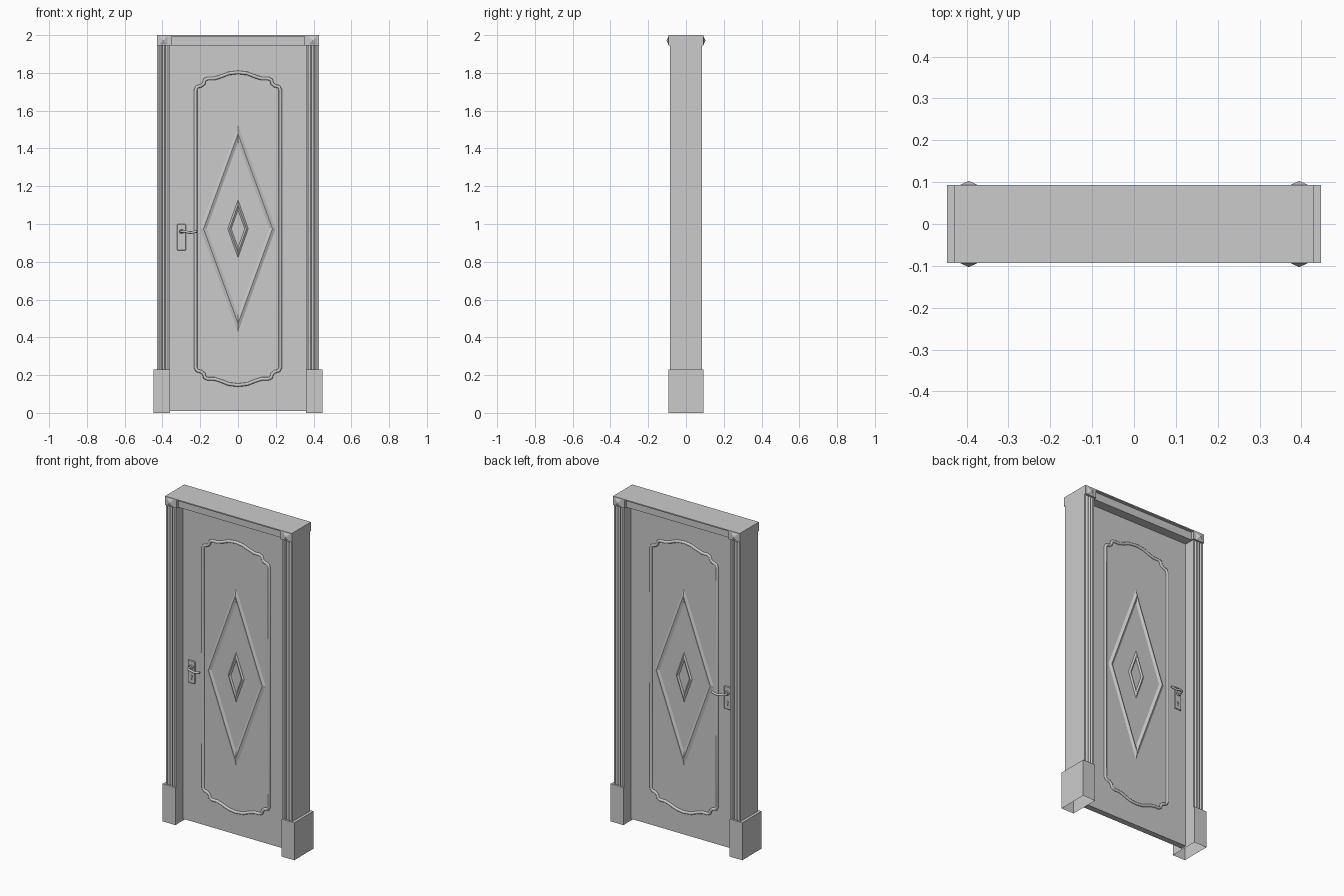
import bpy, bmesh, math
from mathutils import Vector

if "Cube" in bpy.data.objects:
    bpy.data.objects.remove(bpy.data.objects["Cube"])

DOOR_Y = 0.018   # half thickness of the door leaf
CZ = 0.975       # centre height of the door decoration


def make(name, verts, faces):
    mesh = bpy.data.meshes.new(name)
    mesh.from_pydata(verts, [], faces)
    bm = bmesh.new()
    bm.from_mesh(mesh)
    bmesh.ops.recalc_face_normals(bm, faces=bm.faces)
    bm.to_mesh(mesh)
    bm.free()
    ob = bpy.data.objects.new(name, mesh)
    bpy.context.collection.objects.link(ob)
    return ob


def box(name, x0, x1, y0, y1, z0, z1, bottom=True):
    v = [(x, y, z) for z in (z0, z1) for x, y in ((x0, y0), (x1, y0), (x1, y1), (x0, y1))]
    f = [(4, 5, 6, 7)] + [(i, (i + 1) % 4, (i + 1) % 4 + 4, i + 4) for i in range(4)]
    if bottom:
        f.append((3, 2, 1, 0))
    return make(name, v, f)


def mirror(ob, x=False, y=False):
    m = ob.modifiers.new("mirror", 'MIRROR')
    m.use_axis = (x, y, False)
    m.use_clip = False
    m.use_mirror_merge = False
    return ob


def tube(name, pts, radius, cyclic=False, smooth=False, res=2):
    cu = bpy.data.curves.new(name, 'CURVE')
    cu.dimensions = '3D'
    cu.bevel_depth = radius
    cu.bevel_resolution = res
    cu.use_fill_caps = True
    sp = cu.splines.new('BEZIER' if smooth else 'POLY')
    items = sp.bezier_points if smooth else sp.points
    items.add(len(pts) - 1)
    for p, co in zip(items, pts):
        if smooth:
            p.co = co
            p.handle_left_type = p.handle_right_type = 'AUTO'
        else:
            p.co = (*co, 1)
    sp.resolution_u = 5
    sp.use_cyclic_u = cyclic
    ob = bpy.data.objects.new(name, cu)
    bpy.context.collection.objects.link(ob)
    return ob


def cylinder_y(name, x, y, z, r, depth, sides=20):
    bpy.ops.mesh.primitive_cylinder_add(vertices=sides, radius=r, depth=depth,
                                        location=(x, y, z), rotation=(math.pi / 2, 0, 0))
    ob = bpy.context.object
    ob.name = name
    # Bake the transform so the mirror works across the world origin
    bpy.ops.object.transform_apply(location=True, rotation=True, scale=True)
    bpy.ops.object.shade_smooth_by_angle()
    return ob


# Door leaf
box("door_leaf", -0.36, 0.36, -DOOR_Y, DOOR_Y, 0.01, 1.946)

# Fluted posts: one half profile with three round grooves, reflected front to back
front = [(0.36, -0.085)]
for cx in (0.377, 0.395, 0.413):
    for k in range(7):
        a = math.pi * k / 6
        front.append((cx - 0.0065 * math.cos(a), -0.085 + 0.0065 * math.sin(a)))
front.append((0.43, -0.085))
profile = front + [(x, -y) for x, y in reversed(front)]
n = len(profile)
post = make("fluted_post",
            [(x, y, z) for z in (0.225, 1.946) for x, y in profile],
            [(i, (i + 1) % n, (i + 1) % n + n, i + n) for i in range(n)])
mirror(post, x=True)

# Hollow plinths, open underneath
mirror(box("plinth", 0.36, 0.447, -0.093, 0.093, 0, 0.23, bottom=False), x=True)

# Head of the frame: recessed beam, top lip and corner blocks
box("head_beam", -0.354, 0.354, -0.075, 0.075, 1.945, 1.994)
box("head_lip", -0.43, 0.43, -0.093, 0.093, 1.993, 2.0)
mirror(box("corner_block", 0.353, 0.43, -0.093, 0.093, 1.945, 1.994), x=True)

# Pyramid rosettes on the corner blocks
rx, rz, h = 0.395, 1.971, 0.022
ros = make("corner_rosette",
           [(rx - h, -0.093, rz - h), (rx + h, -0.093, rz - h), (rx + h, -0.093, rz + h),
            (rx - h, -0.093, rz + h), (rx, -0.103, rz)],
           [(i, (i + 1) % 4, 4) for i in range(4)])
mirror(ros, x=True, y=True)

# Panel moulding: one corner quarter reflected into a closed loop
quarter = [(0.224, 0.735), (0.217, 0.751), (0.195, 0.757), (0.181, 0.768), (0.176, 0.788),
           (0.160, 0.795), (0.125, 0.795), (0.090, 0.806), (0.050, 0.822), (0.0, 0.828)]
top = quarter + [(-x, z) for x, z in reversed(quarter[:-1])]
loop = top + [(x, -z) for x, z in reversed(top)]
mirror(tube("panel_moulding", [(x, -DOOR_Y, z + CZ) for x, z in loop], 0.009, cyclic=True),
       y=True)


# Raised diamond frames
def diamond(name, outer, inner, rise):
    mid = [(a + b) / 2 for a, b in zip(outer, inner)]
    v = []
    for (w, t), lift in ((outer, 0), (mid, rise), (inner, 0)):
        y = -DOOR_Y + 0.0005 - lift
        v += [(w, y, CZ), (0, y, CZ + t), (-w, y, CZ), (0, y, CZ - t)]
    f = [(r * 4 + i, r * 4 + (i + 1) % 4, r * 4 + 4 + (i + 1) % 4, r * 4 + 4 + i)
         for r in range(2) for i in range(4)]
    ob = make(name, v, f)
    return mirror(ob, y=True)


diamond("large_diamond", (0.20, 0.55), (0.165, 0.454), 0.009)
diamond("small_diamond", (0.055, 0.155), (0.035, 0.098), 0.008)

# Handle set on both faces
hx, f = -0.299, -DOOR_Y
plate = mirror(box("handle_plate", hx - 0.024, hx + 0.024, f - 0.008, f, 0.86, 1.0), y=True)
bev = plate.modifiers.new("bevel", 'BEVEL')
bev.width = 0.003
bev.segments = 1
mirror(cylinder_y("handle_collar", hx, f - 0.012, 0.96, 0.014, 0.014), y=True)
mirror(tube("lever_handle",
            [(hx, f - 0.005, 0.96), (hx, f - 0.038, 0.96), (hx + 0.015, f - 0.046, 0.961),
             (hx + 0.045, f - 0.046, 0.955), (hx + 0.082, f - 0.044, 0.961)],
            0.007, smooth=True), y=True)
mirror(cylinder_y("key_cylinder", hx, f - 0.009, 0.905, 0.008, 0.008), y=True)
mirror(box("key_slot", hx - 0.004, hx + 0.004, f - 0.011, f, 0.882, 0.903), y=True)
